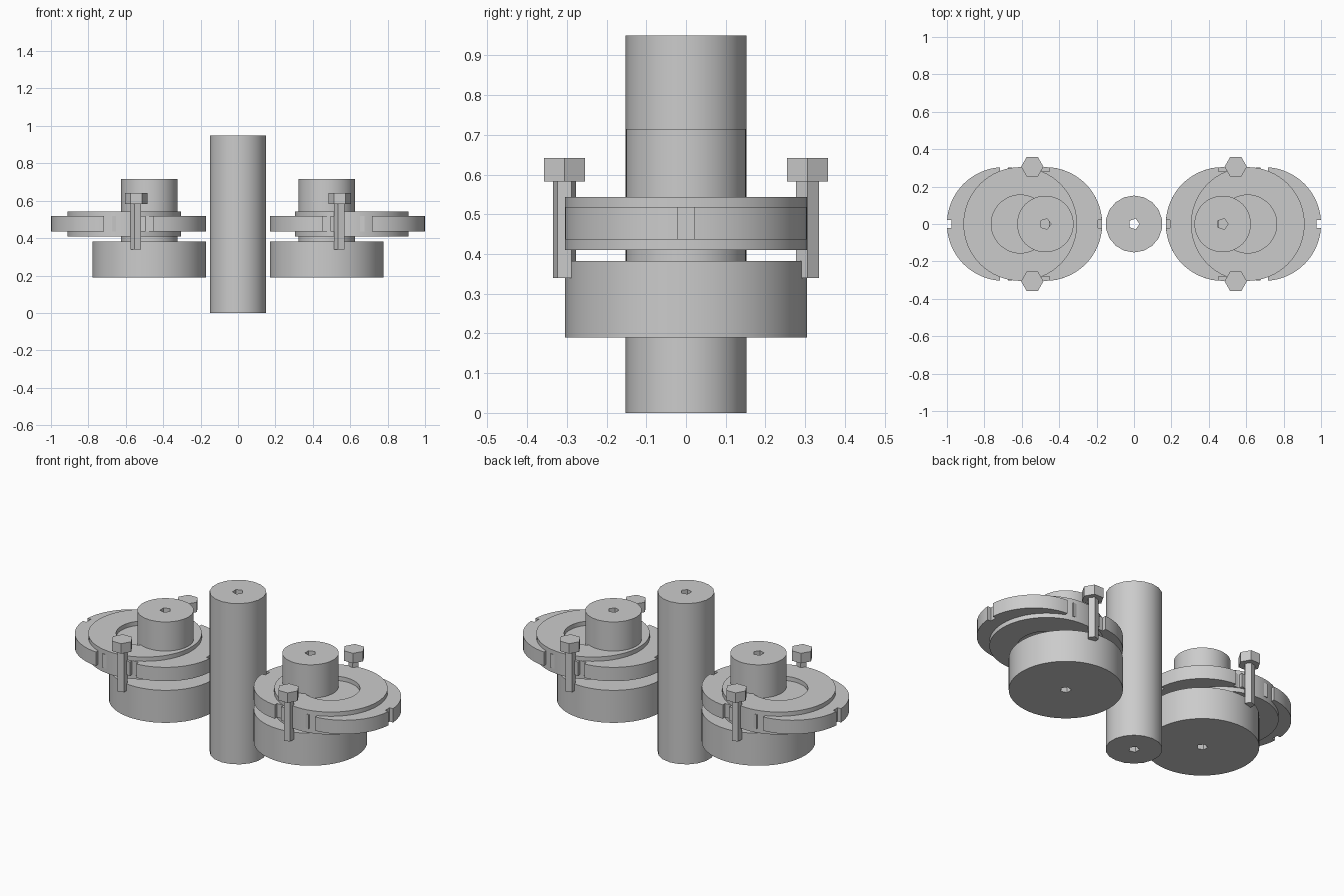
import bpy, bmesh
from math import sin, cos, pi, asin, sqrt, radians

if "Cube" in bpy.data.objects:
    bpy.data.objects.remove(bpy.data.objects["Cube"], do_unlink=True)

steel = bpy.data.materials.new("grey_steel")
steel.use_nodes = True
GREY = (0.6, 0.6, 0.6, 1)
steel.diffuse_color = GREY
steel.node_tree.nodes["Principled BSDF"].inputs["Base Color"].default_value = GREY


def ngon(r, sides, start=0.0):
    return [(r * cos(start + 2 * pi * i / sides), r * sin(start + 2 * pi * i / sides))
            for i in range(sides)]


def notched_circle(r, half_width, depth, steps=16):
    """Circle outline with a square notch at each quarter."""
    a = asin(half_width / r)
    pts = []
    for q in range(4):
        t = q * pi / 2
        for side in (-half_width, half_width):
            d = r - depth
            pts.append((d * cos(t) - side * sin(t), d * sin(t) + side * cos(t)))
        for i in range(steps + 1):
            u = t + a + (pi / 2 - 2 * a) * i / steps
            pts.append((r * cos(u), r * sin(u)))
    return pts


def prism(name, loops, z0, z1, x=0.0, y=0.0):
    """Extrude an outline, with optional inner hole outlines, from z0 to z1."""
    bm = bmesh.new()
    edges = []
    for loop in loops:
        vs = [bm.verts.new((px, py, z0)) for px, py in loop]
        edges += [bm.edges.new((vs[i - 1], vs[i])) for i in range(len(vs))]
    bmesh.ops.triangle_fill(bm, use_beauty=True, use_dissolve=False, edges=edges)
    ext = bmesh.ops.extrude_face_region(bm, geom=bm.faces[:], use_keep_orig=True)
    top = [g for g in ext["geom"] if isinstance(g, bmesh.types.BMVert)]
    bmesh.ops.translate(bm, vec=(0, 0, z1 - z0), verts=top)
    bmesh.ops.recalc_face_normals(bm, faces=bm.faces[:])
    me = bpy.data.meshes.new(name)
    bm.to_mesh(me)
    bm.free()
    me.materials.append(steel)
    ob = bpy.data.objects.new(name, me)
    ob.location = (x, y, 0)
    bpy.context.collection.objects.link(ob)
    bpy.ops.object.select_all(action="DESELECT")
    ob.select_set(True)
    bpy.context.view_layer.objects.active = ob
    bpy.ops.object.shade_smooth_by_angle(angle=radians(30))
    return ob


bore = ngon(0.03, 5)

# Central bored column
prism("central_column", [ngon(0.152, 18, pi / 2), bore], 0, 0.95)

# Mirrored eccentric assemblies
for label, s in (("left", 1), ("right", -1)):
    shaft_x = s * 0.474
    prism(label + "_base_drum", [ngon(0.304, 64), bore], 0.19, 0.382, shaft_x)
    prism(label + "_hub", [ngon(0.151, 48), bore], 0.382, 0.715, shaft_x)
    # Eccentric ring, open in the middle
    prism(label + "_eccentric_ring", [ngon(0.304, 64), ngon(0.155, 48)],
          0.41, 0.543, s * 0.608)
    # Pair of overlapping notched discs
    for place, x in (("inner", 0.474), ("outer", 0.696)):
        prism(f"{label}_{place}_notched_disc", [notched_circle(0.304, 0.021, 0.023)],
              0.436, 0.518, s * x)
    # Hex bolts front and back
    for place, side in (("front", -1), ("back", 1)):
        at = (s * 0.544, side * 0.306)
        turn = 0 if side > 0 else pi
        prism(f"{label}_{place}_bolt_shank", [ngon(0.03, 5, turn)], 0.34, 0.583, *at)
        prism(f"{label}_{place}_bolt_head", [ngon(0.06, 6)], 0.583, 0.642, *at)
